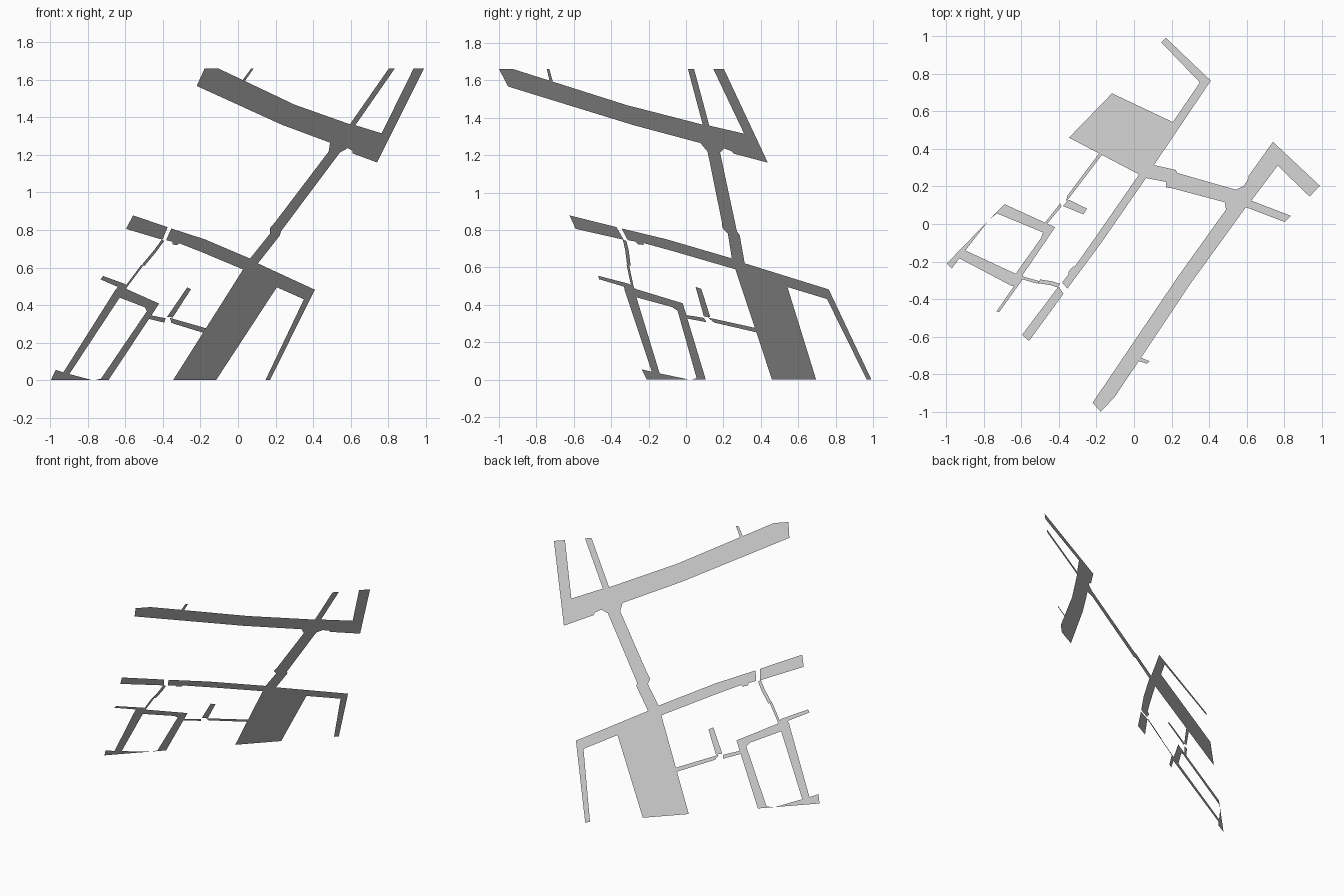
import bpy, bmesh
from mathutils import Vector

# The whole street map is one thin sheet lying on a tilted plane.
# Outlines are drawn in front view (x, z); depth follows from the plane.
def on_plane(x, z):
    return Vector((x, (0.83 + 1.047 * x - z) / 1.017, z))

def sheet(name, *outlines):
    bm = bmesh.new()
    for outline in outlines:
        face = bm.faces.new([bm.verts.new(on_plane(x, z)) for x, z in outline])
        face.normal_update()
        if face.normal.z < 0:
            face.normal_flip()
    bmesh.ops.triangulate(bm, faces=bm.faces[:])
    mesh = bpy.data.meshes.new(name)
    bm.to_mesh(mesh)
    bm.free()
    obj = bpy.data.objects.new(name, mesh)
    bpy.context.collection.objects.link(obj)
    return obj

def ribbon(path, width):
    # constant-width strip outline along a path
    pts = [Vector(p) for p in path]
    left, right = [], []
    for i, p in enumerate(pts):
        d = (pts[min(i + 1, len(pts) - 1)] - pts[max(i - 1, 0)]).normalized()
        n = Vector((-d.y, d.x)) * width / 2
        left.append(p + n)
        right.append(p - n)
    return left + right[::-1]

# upper avenue with its hooked right end
sheet("upper_avenue", [
    (-.22, 1.567), (-.178, 1.66), (-.104, 1.66), (.30, 1.468), (.596, 1.363),
    (.625, 1.358), (.765, 1.315), (.935, 1.66), (.99, 1.66), (.74, 1.16),
    (.61, 1.208), (.61, 1.222), (.585, 1.236), (.543, 1.213), (.483, 1.218),
    (.49, 1.265), (.235, 1.36)])

# side streets leaving the upper avenue
sheet("upper_side_streets",
      [(.596, 1.363), (.803, 1.66), (.835, 1.66), (.625, 1.358)],
      [(.025, 1.599), (.07, 1.66), (.083, 1.66), (.037, 1.593)])

# street connecting both avenues
sheet("cross_street", [
    (.064, .648), (.17, .78), (.17, .81), (.20, .845), (.483, 1.218),
    (.543, 1.213), (.229, .793), (.223, .771), (.106, .622)])

# lower avenue: short left piece, then the long piece with a hooked end
sheet("lower_avenue",
      [(-.596, .806), (-.559, .878), (-.375, .815), (-.402, .748)],
      [(-.355, .808), (-.176, .75), (.064, .648), (.106, .622), (.409, .482),
       (.17, 0), (.146, 0), (.351, .431), (.207, .495), (.027, .59),
       (-.20, .685), (-.315, .73), (-.325, .72), (-.35, .723), (-.35, .738),
       (-.383, .746)])

# broad plaza block
sheet("plaza", [(.207, .495), (-.117, 0), (-.346, 0), (.027, .59)])

# narrow lanes around the small junction
sheet("lanes",
      [(-.362, .332), (-.171, .277), (-.186, .253), (-.355, .305)],
      [(-.378, .337), (-.27, .495), (-.25, .485), (-.347, .335)],
      [(-.485, .35), (-.385, .33), (-.393, .307), (-.476, .327)])

# thin footpath from the lower avenue to the street loop
sheet("footpath",
      ribbon([(-.40, .745), (-.44, .69), (-.505, .612)], .014),
      ribbon([(-.51, .612), (-.60, .492)], .010))

# looped streets at the lower left
sheet("street_loop", [
    (-.732, .537), (-.718, .555), (-.60, .512), (-.592, .485), (-.42, .408),
    (-.455, .355), (-.69, 0), (-.765, 0), (-.73, .008), (-.485, .368),
    (-.495, .388), (-.63, .44), (-.898, .033), (-.775, 0), (-.997, 0),
    (-.97, .055), (-.93, .042), (-.655, .478), (-.64, .497)])
